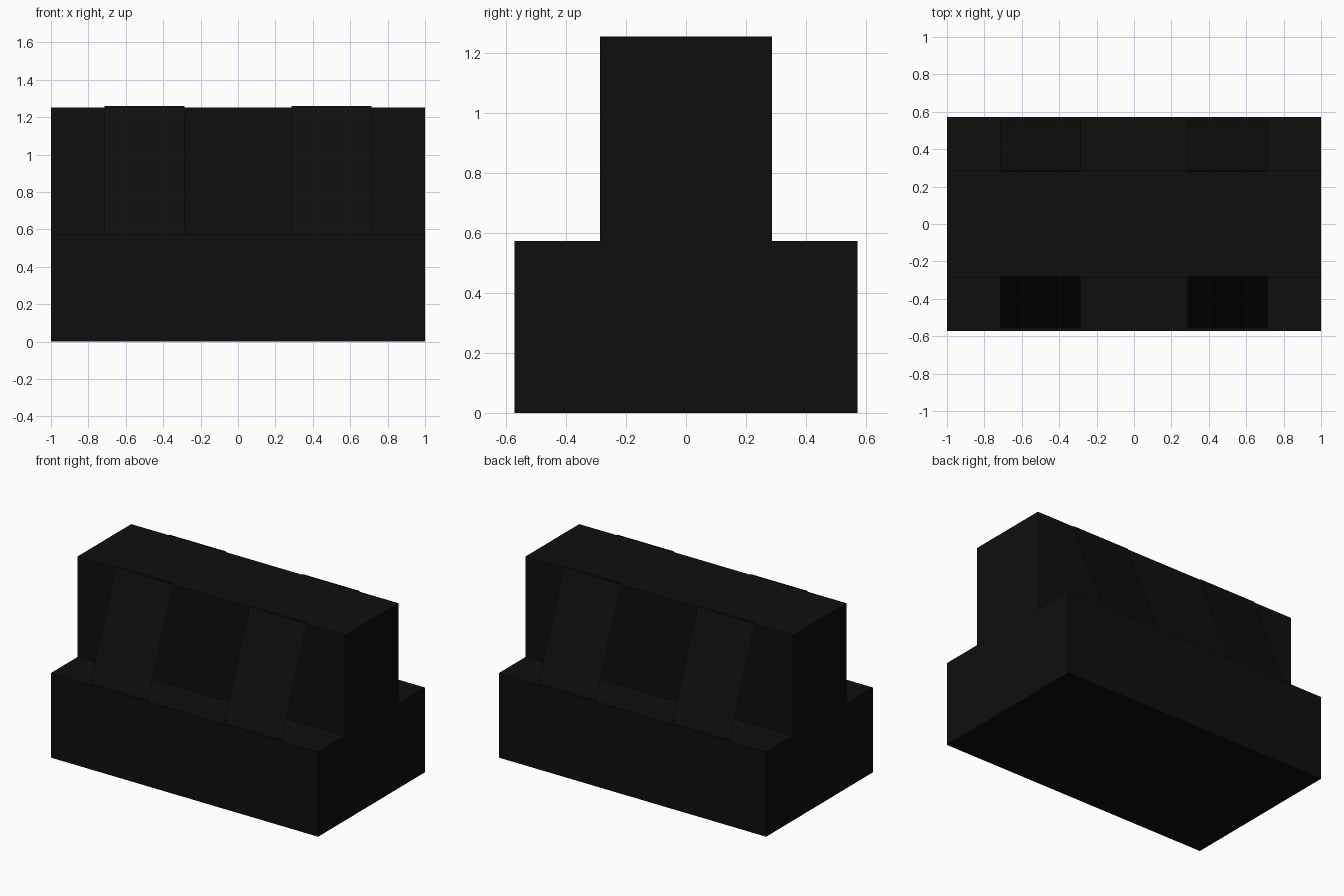
import bpy

if "Cube" in bpy.data.objects:
    bpy.data.objects.remove(bpy.data.objects["Cube"])

black = bpy.data.materials.new("matte black")
black.diffuse_color = (0.0045, 0.0045, 0.0045, 1)
black.use_nodes = True
black.node_tree.nodes["Principled BSDF"].inputs["Base Color"].default_value = black.diffuse_color


def add_mesh(name, verts, faces):
    mesh = bpy.data.meshes.new(name)
    mesh.from_pydata(verts, [], faces)
    mesh.materials.append(black)
    obj = bpy.data.objects.new(name, mesh)
    bpy.context.collection.objects.link(obj)
    return obj


def add_block(name, half_x, half_y, z0, z1):
    ring = [(-half_x, -half_y), (half_x, -half_y), (half_x, half_y), (-half_x, half_y)]
    verts = [(x, y, z) for z in (z0, z1) for x, y in ring]
    sides = [(i, (i + 1) % 4, (i + 1) % 4 + 4, i + 4) for i in range(4)]
    add_mesh(name, verts, [(3, 2, 1, 0), (4, 5, 6, 7)] + sides)


# Wide base with a narrower block standing on it
add_block("base", 1.0, 0.571, 0.0, 0.573)
add_block("upper_block", 1.0, 0.286, 0.573, 1.253)

# Paper-thin sloping panels, two on each long side
for side, s in (("front", -1), ("back", 1)):
    for label, cx in (("left", -0.5), ("right", 0.5)):
        w = -s * 0.214  # winding keeps the normal facing outward
        add_mesh(f"{side}_{label}_sloping_panel",
                 [(cx - w, s * 0.56, 0.566), (cx + w, s * 0.56, 0.566),
                  (cx + w, s * 0.281, 1.261), (cx - w, s * 0.281, 1.261)],
                 [(0, 1, 2, 3)])
